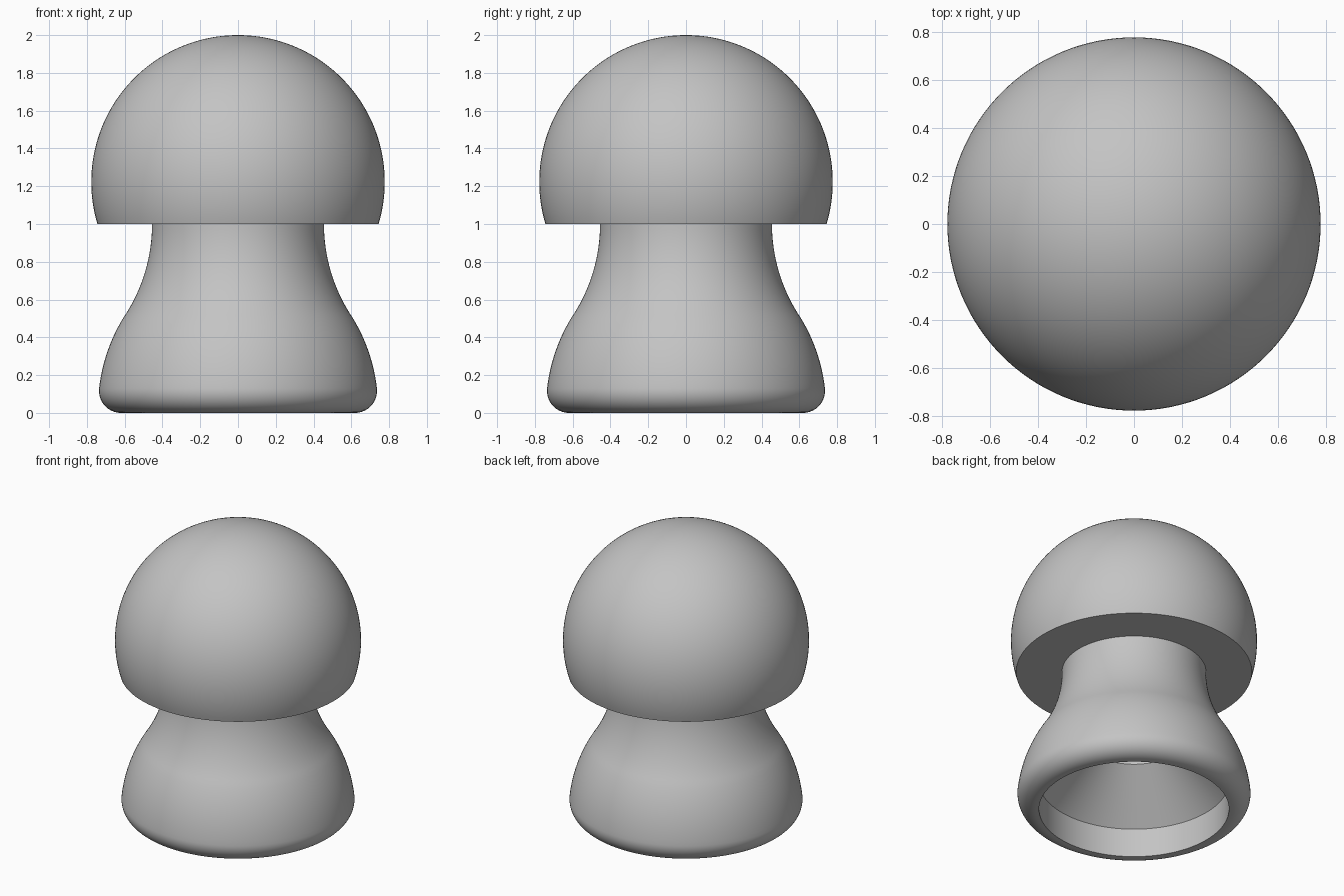
import bpy
import bmesh
from math import sin, cos, pi, radians, asin

SEGMENTS = 128

cube = bpy.data.objects.get("Cube")
if cube:
    bpy.data.objects.remove(cube, do_unlink=True)

# Single plain grey
grey = bpy.data.materials.new("plain grey")
grey.use_nodes = True
colour = (0.55, 0.55, 0.55, 1)
grey.diffuse_color = colour
grey.node_tree.nodes["Principled BSDF"].inputs["Base Color"].default_value = colour


def arc(cx, cz, radius, start, end, steps):
    """Points (radius, height) along a circular arc, angles in degrees."""
    angles = [radians(start + (end - start) * i / steps) for i in range(steps + 1)]
    return [(cx + radius * cos(a), cz + radius * sin(a)) for a in angles]


def lathe(name, profile):
    """Revolve a profile of (radius, height) points about the z axis."""
    bm = bmesh.new()
    verts = [bm.verts.new((r, 0, z)) for r, z in profile]
    edges = [bm.edges.new(pair) for pair in zip(verts, verts[1:])]
    bmesh.ops.spin(bm, geom=verts + edges, cent=(0, 0, 0), axis=(0, 0, 1),
                   angle=2 * pi, steps=SEGMENTS, use_merge=True)
    bmesh.ops.remove_doubles(bm, verts=bm.verts[:], dist=0.0001)
    bmesh.ops.recalc_face_normals(bm, faces=bm.faces[:])
    mesh = bpy.data.meshes.new(name)
    bm.to_mesh(mesh)
    bm.free()
    mesh.materials.append(grey)
    obj = bpy.data.objects.new(name, mesh)
    bpy.context.collection.objects.link(obj)
    bpy.ops.object.select_all(action='DESELECT')
    obj.select_set(True)
    bpy.context.view_layer.objects.active = obj
    bpy.ops.object.shade_smooth_by_angle(angle=radians(25))
    return obj


# Domed cap: sphere cut flat underneath, with a flat ring around the neck
R = 0.777
CENTRE = 2 - R
cut_angle = -asin((CENTRE - 1) / R) * 180 / pi
dome = arc(0, CENTRE, R, 90, cut_angle, 48)
dome[0] = (0, 2)
lathe("cap", dome + [(0.45, 1)])

# Flared stem: concave neck, convex skirt, rounded foot
neck = arc(1.342, 1, 0.887, 180, 212.8, 16)
skirt = arc(-0.166, 0.029, 0.907, 32.8, 6.4, 16)
foot = arc(0.619, 0.117, 0.117, 6.4, -90, 16)

# Stepped bore: wide mouth, conical shoulder, narrow blind hole
bore = [(0.6, 0), (0.6, 0.2), (0.3, 0.5), (0.3, 0.9), (0, 0.9)]
lathe("stem", neck + skirt[1:] + foot[1:] + bore)
